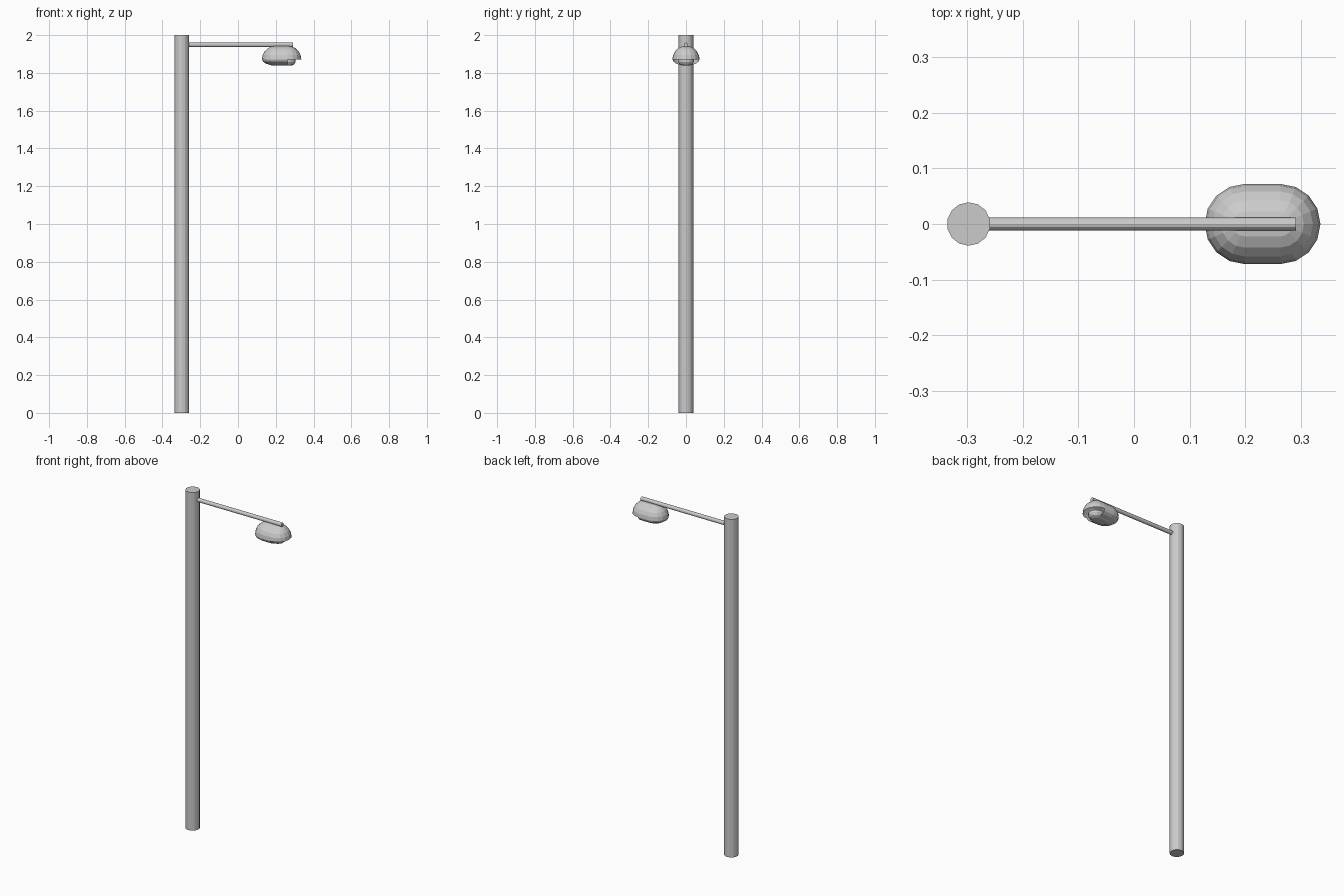
import bpy, bmesh, math
from mathutils import Matrix

if "Cube" in bpy.data.objects:
    bpy.data.objects.remove(bpy.data.objects["Cube"])

CX, HALF = 0.231, 0.032   # lamp centre and half length of its straight part


def rod(name, r, length, sides, matrix):
    bm = bmesh.new()
    bmesh.ops.create_cone(bm, cap_ends=True, segments=sides, radius1=r,
                          radius2=r, depth=length, matrix=matrix)
    finish(name, bm)


def finish(name, bm):
    me = bpy.data.meshes.new(name)
    bm.to_mesh(me)
    bm.free()
    ob = bpy.data.objects.new(name, me)
    bpy.context.collection.objects.link(ob)


def capsule(name, rings, half=HALF, seg=8, open_end=False):
    """Loft stadium-shaped rings given as (radius, z)."""
    bm = bmesh.new()
    loops = []
    for r, z in rings:
        loop = []
        for side in (1, -1):
            for i in range(seg + 1):
                a = math.pi * (i / seg - 0.5)
                loop.append(bm.verts.new((CX + side * (half + r * math.cos(a)),
                                          side * r * math.sin(a), z)))
        loops.append(loop)
    n = len(loops[0])
    for a, b in zip(loops, loops[1:]):
        for i in range(n):
            j = (i + 1) % n
            bm.faces.new((a[i], a[j], b[j], b[i]))
    if rings[-1][0] > 0:
        bm.faces.new(loops[-1])
    bmesh.ops.remove_doubles(bm, verts=bm.verts, dist=1e-5)
    bmesh.ops.recalc_face_normals(bm, faces=bm.faces)
    if open_end:
        cut = [f for f in bm.faces
               if f.calc_center_median().x > CX + half + 0.001]
        bmesh.ops.delete(bm, geom=cut, context='FACES')
    finish(name, bm)


def quarter(r, z, h, steps=5):
    return [(r * math.cos(math.pi / 2 * i / steps) if i < steps else 0.0,
             z + h * math.sin(math.pi / 2 * i / steps)) for i in range(steps + 1)]


# pole and arm
rod("pole", 0.039, 2.0, 14, Matrix.Translation((-0.297, 0, 1.0)))
rod("arm", 0.0115, 0.57, 12,
    Matrix.Translation((0.006, 0, 1.949)) @ Matrix.Rotation(math.pi / 2, 4, 'Y'))

# domed lamp housing with an underside open at the outer end
capsule("lamp_hood", quarter(0.072, 1.872, 0.071))
capsule("lamp_underside", quarter(0.072, 1.872, -0.033, 4), open_end=True)

# lens inside the housing
capsule("lamp_lens", [(0.042, 1.872), (0.042, 1.858), (0.034, 1.845), (0.02, 1.838)])
